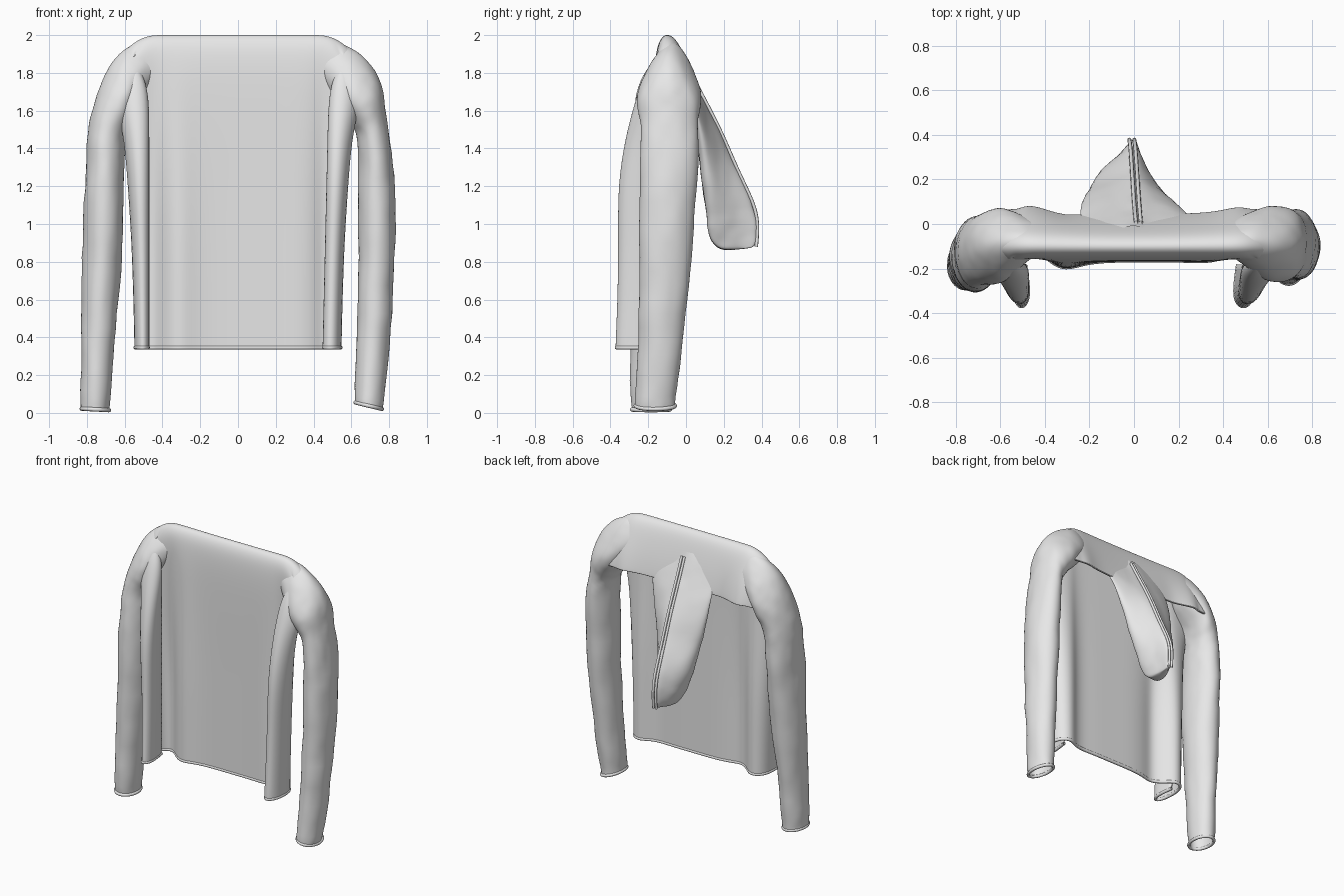
import bpy, bmesh, math

cloth = bpy.data.materials.new("light_grey_cloth")
cloth.diffuse_color = (0.8, 0.8, 0.8, 1)


def finish(ob, thick=0.0, wrinkle=0.0):
    ob.data.materials.append(cloth)
    for p in ob.data.polygons:
        p.use_smooth = True
    m = ob.modifiers.new("smooth", 'SUBSURF')
    m.levels = m.render_levels = 2
    if wrinkle:
        tex = bpy.data.textures.new("folds", 'CLOUDS')
        tex.noise_scale = 0.2
        d = ob.modifiers.new("folds", 'DISPLACE')
        d.texture, d.strength, d.mid_level = tex, wrinkle, 0.5
    if thick:
        s = ob.modifiers.new("cloth_thickness", 'SOLIDIFY')
        s.thickness, s.offset = thick, 0


def loft(name, rows, closed, cap=False, **kw):
    """Skin a list of equal-length point rows."""
    bm = bmesh.new()
    vs = [[bm.verts.new(p) for p in r] for r in rows]
    n = len(rows[0])
    for a, b in zip(vs, vs[1:]):
        for i in range(n if closed else n - 1):
            j = (i + 1) % n
            bm.faces.new((a[i], a[j], b[j], b[i]))
    if cap:
        bm.faces.new(vs[-1])
    bmesh.ops.recalc_face_normals(bm, faces=bm.faces)
    me = bpy.data.meshes.new(name)
    bm.to_mesh(me)
    bm.free()
    ob = bpy.data.objects.new(name, me)
    bpy.context.collection.objects.link(ob)
    finish(ob, **kw)


def cord(name, pts, radius, closed=False):
    """Rounded seam along a smooth path."""
    cu = bpy.data.curves.new(name, 'CURVE')
    cu.dimensions = '3D'
    cu.bevel_depth, cu.bevel_resolution, cu.resolution_u = radius, 2, 6
    sp = cu.splines.new('NURBS')
    sp.points.add(len(pts) - 1)
    for p, c in zip(sp.points, pts):
        p.co = (*c, 1)
    sp.order_u, sp.use_endpoint_u, sp.use_cyclic_u = 4, not closed, closed
    cu.materials.append(cloth)
    ob = bpy.data.objects.new(name, cu)
    bpy.context.collection.objects.link(ob)


# Body: hanging panel with a forward fold at each side, going over the ridge to the yoke
flat_x = [0, .12, .22, .31, .39, .45, .49, .52, .55, .58, .61, .64]


def half_row(s, z, yp, yf, f, out, back):
    inn = .47 if s < 0 else .44 + .04 * min(1, z / 1.7)
    loop = [(0, yp), (.12, yp), (.23, yp), (.32, yp), (.40, yp), (.46, yp + .01),
            (out, yp - .02), (out, yf + .07), (out * .6 + inn * .4, yf), (inn + .015, yf + .012),
            (inn, yf + .07), (inn + .02, yp - .02)]
    # soft folds along the panel: a ridge then a recess beside the side fold
    bump = (0, 0, -.012, -.045, .02, .07, .05, 0) if s < 0 else (0, 0, 0, -.005, .01, .045, .03, 0)
    sag = min(1, max(0, 1.9 - z) / .9)
    half = []
    for i, (fx, (lx, ly)) in enumerate(zip(flat_x, loop)):
        fy = yp
        if back:                       # yoke swells towards the shoulders, then tucks in
            fy += back * (.1 * min(fx, .5) ** 2 - 2.5 * max(0, fx - .54) ** 2)
        x = fx + (lx - fx) * f
        y = fy + (ly - fy) * f + sag * (bump[i] if i < 8 else 0)
        half.append((s * x, y, z - (3 * max(0, x - .43) ** 2 * (1 - f) if z > 1.8 else 0)))
    return half


def body_row(*r):
    return half_row(-1, *r)[:0:-1] + half_row(1, *r)


rows = [body_row(*r) for r in (
    (.346, -.162, -.375, 1, .545, 0), (.37, -.162, -.375, 1, .545, 0),
    (.6, -.162, -.365, 1, .55, 0), (.9, -.162, -.36, 1, .56, 0),
    (1.2, -.162, -.365, 1, .58, 0), (1.45, -.163, -.325, 1, .60, 0),
    (1.62, -.163, -.28, 1, .64, 0), (1.74, -.162, -.25, .9, .66, 0),
    (1.85, -.158, -.22, .55, .66, 0), (1.94, -.147, -.17, .1, .64, 0),
    (1.99, -.122, -.12, 0, .56, 0), (2.0, -.095, -.09, 0, .56, .2),
    (1.97, -.06, 0, 0, .56, .5), (1.88, -.025, 0, 0, .56, .8), (1.76, .012, 0, 0, .56, 1),
    (1.66, .035, 0, 0, .56, 1), (1.645, .036, 0, 0, .56, 1))]
loft("body_panel", rows, False, thick=.012)
cord("body_hem", rows[0], .011)


# Sleeves: each ring spans an outer and inner point in xz, a depth range, and a top taper
def sleeve(name, s, spec):
    rings = []
    for ox, oz, ix, iz, y0, y1, taper in spec:
        ring = []
        for k in range(16):
            a = math.tau * k / 16
            t = (1 + math.cos(a)) / 2
            ring.append((s * (ix + (ox - ix) * t),
                         (y0 + y1) / 2 + (y1 - y0) / 2 * math.sin(a) * 1.04 * (1 + taper * (.5 - t)),
                         iz + (oz - iz) * t))
        rings.append(ring)
    loft(name, rings, True, thick=.008, wrinkle=.02)
    cord(name + "_cuff", rings[-1], .011, True)


shoulder = [(.40, 1.94, .44, 1.78, -.12, -.01, .9), (.48, 1.975, .47, 1.70, -.155, .015, .9),
            (.57, 1.95, .53, 1.64, -.21, .045, .9)]
sleeve("right_sleeve", 1, shoulder + [
    (.67, 1.88, .575, 1.58, -.245, .065, .8), (.74, 1.79, .60, 1.53, -.25, .07, .5),
    (.765, 1.70, .62, 1.50, -.25, .07, .2), (.775, 1.60, .635, 1.47, -.23, .055, 0),
    (.81, 1.45, .64, 1.38, -.24, .065, 0), (.83, 1.2, .64, 1.18, -.24, .05, 0),
    (.833, .9, .64, .9, -.24, .03, 0), (.82, .6, .635, .6, -.245, 0, 0),
    (.795, .3, .625, .3, -.25, -.03, 0), (.77, .05, .62, .075, -.265, -.06, 0),
    (.765, .02, .62, .055, -.265, -.06, 0)])
sleeve("left_sleeve", -1, shoulder + [
    (.65, 1.89, .565, 1.58, -.25, .055, .8), (.71, 1.79, .58, 1.52, -.26, .055, .5),
    (.74, 1.69, .595, 1.48, -.26, .045, .2), (.785, 1.57, .60, 1.42, -.27, .03, 0),
    (.80, 1.42, .605, 1.32, -.29, .03, 0), (.812, 1.2, .605, 1.15, -.30, .02, 0),
    (.82, .9, .612, .9, -.30, 0, 0), (.825, .6, .635, .6, -.295, -.03, 0),
    (.83, .3, .66, .3, -.29, -.06, 0), (.83, .04, .68, .03, -.285, -.085, 0),
    (.83, .022, .68, .014, -.285, -.085, 0)])

# Hood: tapering sack hanging behind, with a ridge along its back
hood = []
for z, x0, x1, y0, y1 in ((1.87, -.20, .20, -.07, -.01), (1.76, -.26, .27, -.03, .04),
                          (1.64, -.26, .27, .03, .11), (1.48, -.24, .20, .06, .19),
                          (1.3, -.225, .155, .075, .27), (1.15, -.19, .12, .095, .34),
                          (1.03, -.15, .085, .11, .385), (.94, -.12, .05, .115, .385),
                          (.88, -.08, .03, .15, .375), (.862, -.05, .015, .2, .34)):
    d = y1 - y0
    hood.append([(x, y0 + d * t, z) for x, t in (
        (x0 * .4, 0), (x0 * .85, .02), (x0, .24), (x0 * .88, .55), (x0 * .45, .77), (-.02, .97),
        (.015, 1), (x1 * .4, .7), (x1 * .75, .42), (x1, .18), (x1 * .85, .02), (x1 * .4, 0))])
loft("hood", hood, True, cap=True, wrinkle=.02)

# Hood opening: two raised seams side by side down the ridge
for side in (-1, 1):
    cord("hood_seam", [(x + side * .011, y, z) for x, y, z in (
        (.02, .005, 1.84), (.015, .055, 1.74), (.01, .12, 1.62), (.005, .2, 1.46), (0, .275, 1.28),
        (-.005, .345, 1.14), (-.01, .38, 1.04), (-.01, .38, .95), (-.01, .372, .88))], .009)
